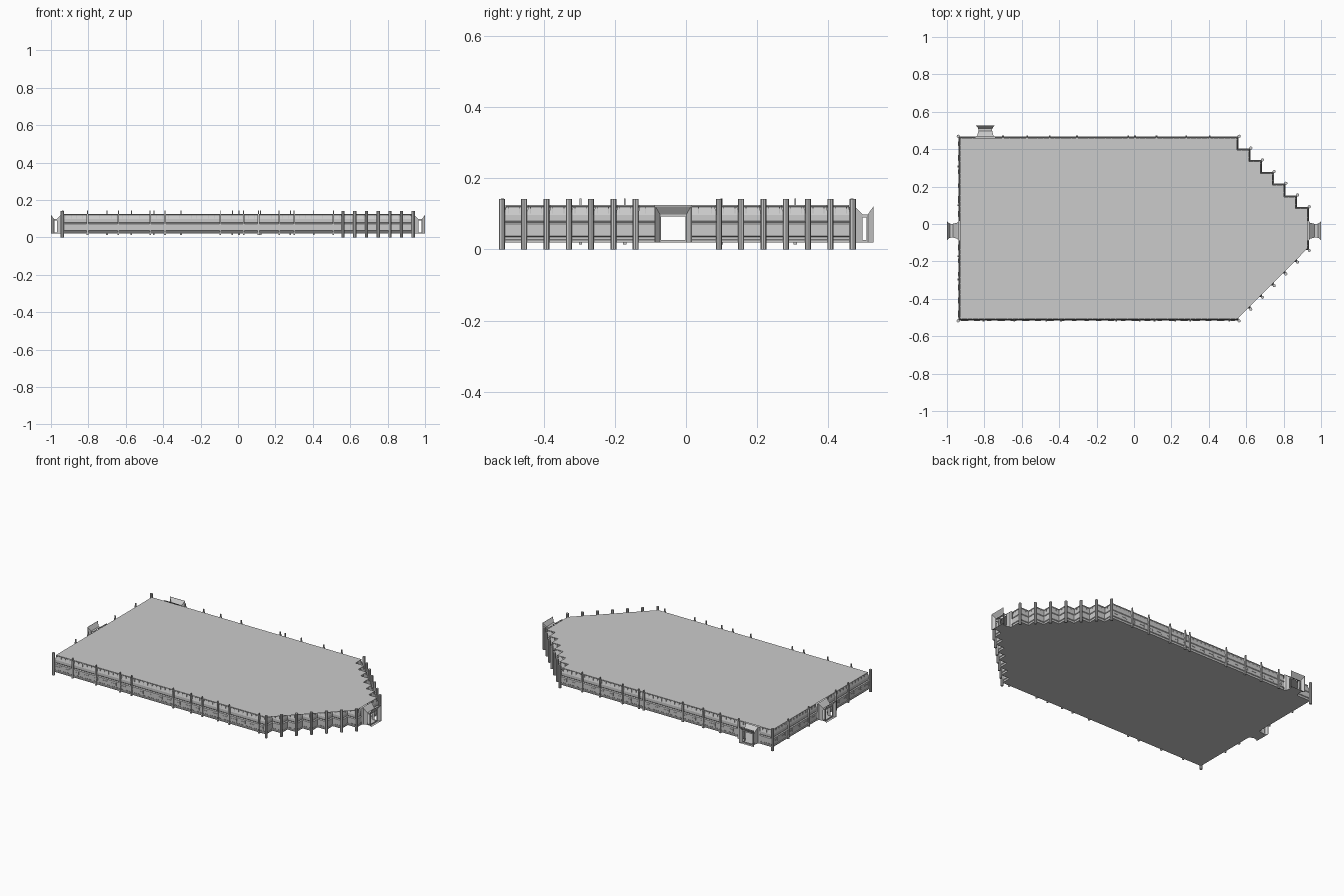
import bpy, bmesh, math, random
from mathutils import Vector, Matrix

if "Cube" in bpy.data.objects:
    bpy.data.objects.remove(bpy.data.objects["Cube"])

random.seed(4)
XL, XR, YF, YB = -0.938, 0.935, -0.516, 0.467
YM = (YF + YB) / 2
Z0, Z1 = 0.02, 0.125
DOOR_Y, DOOR_X, DW = -0.036, -0.795, 0.053


def finish(bm, name):
    me = bpy.data.meshes.new(name)
    bm.to_mesh(me)
    bm.free()
    ob = bpy.data.objects.new(name, me)
    bpy.context.collection.objects.link(ob)
    return ob


def offset_path(pts, off, closed=False):
    """Offset a counter-clockwise polyline outward with mitred corners."""
    n, out = len(pts), []
    for i, p in enumerate(pts):
        segs = []
        if i > 0 or closed:
            segs.append(p - pts[i - 1])
        if i < n - 1 or closed:
            segs.append(pts[(i + 1) % n] - p)
        ns = [Vector((s.y, -s.x)).normalized() for s in segs]
        m = ns[0] if len(ns) == 1 else (ns[0] + ns[1]) / (1 + ns[0].dot(ns[1]))
        out.append(p + m * off)
    return out


def box(bm, p, along, width, depth, za, zb):
    ang = math.atan2(along.y, along.x)
    m = (Matrix.Translation((p.x, p.y, (za + zb) / 2)) @ Matrix.Rotation(ang, 4, 'Z')
         @ Matrix.Diagonal((width, depth, zb - za, 1)))
    bmesh.ops.create_cube(bm, size=1, matrix=m)


# Outline: stepped prow on +x, square stern on -x
tip_x = [XR - i * 0.0625 for i in range(7)]
half = [0.115 + i * 0.0627 for i in range(7)]
half[-1] = YB - YM
upper, corners = [], []
for i in range(7):
    corners.append(Vector((tip_x[i], YM + half[i])))
    upper.append(corners[-1])
    if i < 6:
        upper.append(Vector((tip_x[i + 1], YM + half[i])))
lower = [Vector((p.x, 2 * YM - p.y)) for p in reversed(upper)]
corners += [Vector((c.x, 2 * YM - c.y)) for c in corners]
corners += [Vector((XL, YB)), Vector((XL, YF))]
outline = upper + [Vector((XL, YB)), Vector((XL, YF))] + lower

# Wall runs between the three doorways
runs = [
    [Vector((XR, DOOR_Y + DW))] + upper + [Vector((DOOR_X + DW, YB))],
    [Vector((DOOR_X - DW, YB)), Vector((XL, YB)), Vector((XL, DOOR_Y + DW))],
    [Vector((XL, DOOR_Y - DW)), Vector((XL, YF))] + lower + [Vector((XR, DOOR_Y - DW))],
]
profile = [(0, Z0), (0, .026), (-.004, .028), (-.004, .035), (0, .038), (0, .072),
           (-.006, .076), (-.003, .080), (-.003, .097), (-.010, .119), (-.008, .121), (-.008, Z1)]
bm = bmesh.new()
for run in runs:
    rows = [[bm.verts.new((q.x, q.y, z)) for q in offset_path(run, o)] for o, z in profile]
    for a, b in zip(rows, rows[1:]):
        for i in range(len(run) - 1):
            bm.faces.new((a[i], a[i + 1], b[i + 1], b[i]))
finish(bm, "walls")

# Floor and ceiling sheets
for name, off, z in (("floor", 0, Z0), ("ceiling", -.008, Z1)):
    bm = bmesh.new()
    f = bm.faces.new([bm.verts.new((q.x, q.y, z)) for q in offset_path(outline, off, True)])
    if name == "floor":
        f.normal_flip()
    bmesh.ops.triangulate(bm, faces=bm.faces[:])
    finish(bm, name)

# Corner pillars
bm = bmesh.new()
for c in corners:
    sx = 0.002 if c.x > 0 else -0.002
    sy = 0.002 if c.y > YM else -0.002
    bmesh.ops.create_cone(bm, cap_ends=True, segments=8, radius1=.0085, radius2=.0085,
                          depth=.142, matrix=Matrix.Translation((c.x + sx, c.y + sy, .071)))
finish(bm, "corner_pillars")

# Thin ribs along the long walls and the stern
bm = bmesh.new()
X, Y = Vector((1, 0)), Vector((0, 1))
ribs = [(Vector((x, YF)), X) for x in (-.805, -.64, -.47, -.39, -.095, .03, .11, .22, .3, .51)]
ribs += [(Vector((x, YB)), X) for x in (-.7, -.57, -.45, -.305, -.03, .005, .12, .28, .405)]
ribs += [(Vector((XL, y)), Y) for y in (-.297, -.172, .1, .307)]
for p, d in ribs:
    box(bm, p, d, .009, .012, .014, .125)
    box(bm, p, d, .005, .008, .125, .143)
finish(bm, "wall_ribs")

# Window mullions and small panel fittings
mull, panels = bmesh.new(), bmesh.new()
for run in runs:
    for a, b in zip(run, run[1:]):
        d = b - a
        length = d.length
        d.normalize()
        n = Vector((d.y, -d.x))
        count = max(1, int(length / .03))
        for i in range(count):
            p = a + d * length * (i + .5) / count
            box(mull, p - n * .0075, d, .002, .006, .098, .12)
        if length < .1:
            continue
        count = int(length / .065)
        for i in range(count):
            p = a + d * length * (i + .5) / count
            w = random.choice((.022, .03, .038))
            box(panels, p, d, w, .004, .055, .059)
            box(panels, p + d * w / 2, d, .003, .004, .047, .066)
finish(mull, "window_mullions")
finish(panels, "panel_fittings")


# Doorways: a narrowing throat with side slits, flaring at the outer end
def doorway(name, origin, n, reach):
    t = Vector((-n.y, n.x))
    rings = [(0, DW, .125), (.006, .043, .122), (.030, .037, .098),
             (reach - .016, .037, .098), (reach, .05, .121), (reach, .053, .125)]
    bm = bmesh.new()
    loops = []
    for d, hw, zt in rings:
        sect = [(-hw, Z0), (-hw, .026), (-hw, .09), (-hw, zt), (hw, zt), (hw, .09), (hw, .026), (hw, Z0)]
        loops.append([bm.verts.new((*(origin + n * d + t * u), z)) for u, z in sect])
    for k, (a, b) in enumerate(zip(loops, loops[1:])):
        for i in range(8):
            if k == 2 and i in (1, 5):
                continue
            j = (i + 1) % 8
            if k == 4 and i == 7:
                continue
            bm.faces.new((a[i], a[j], b[j], b[i]))
    # Inner frame around the opening
    for u in (-.0365, .0365):
        box(bm, origin + n * (reach - .017) + t * u, t, .005, .004, Z0, .096)
    box(bm, origin + n * (reach - .017), t, .076, .004, .092, .098)
    box(bm, origin + n * (reach - .017), t, .076, .004, Z0, .027)
    finish(bm, name)


doorway("prow_doorway", Vector((XR, DOOR_Y)), Vector((1, 0)), 1 - XR)
doorway("stern_doorway", Vector((XL, DOOR_Y)), Vector((-1, 0)), 1 + XL)
doorway("back_doorway", Vector((DOOR_X, YB)), Vector((0, 1)), .527 - YB)
